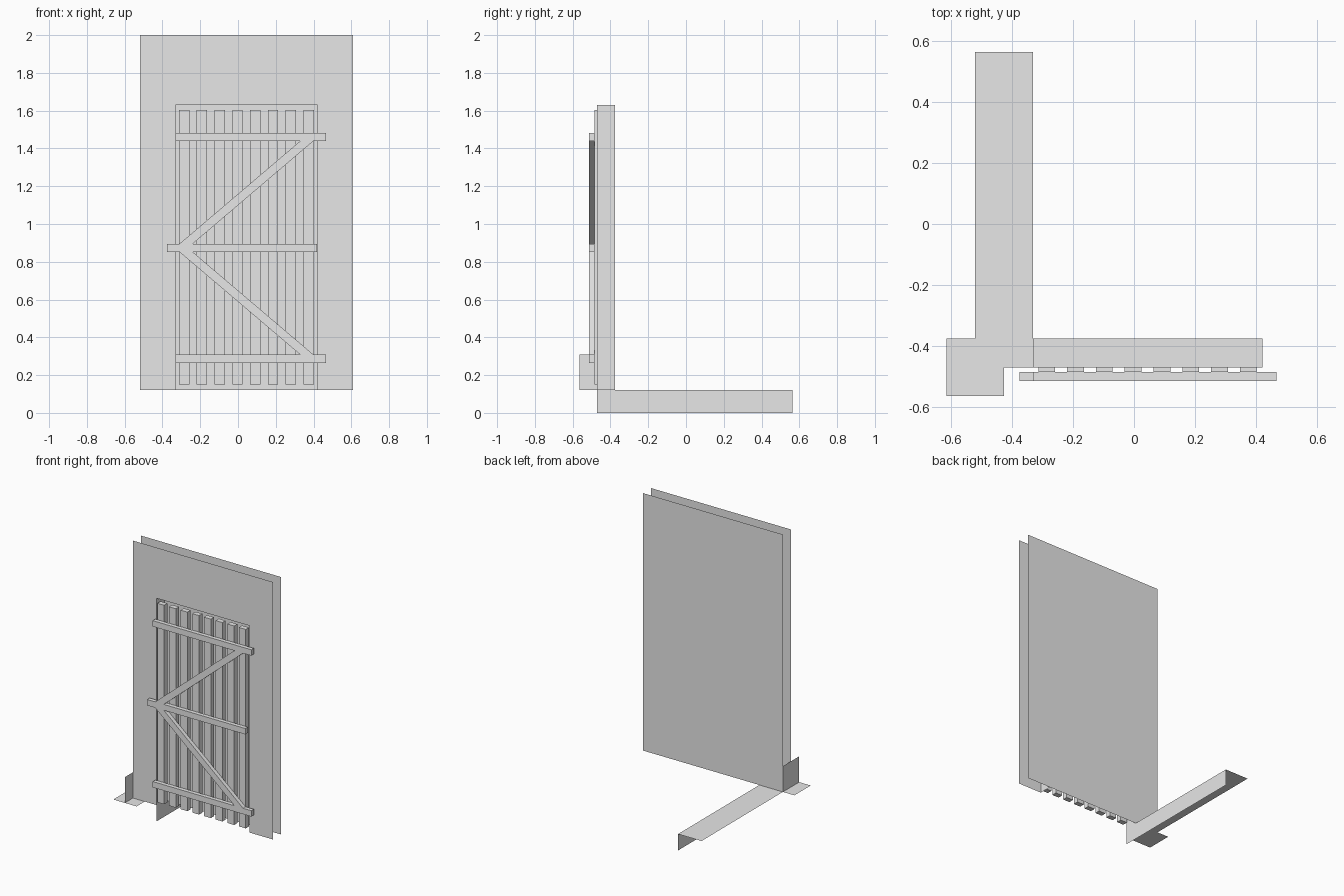
import bpy

if "Cube" in bpy.data.objects:
    bpy.data.objects.remove(bpy.data.objects["Cube"])

grey = bpy.data.materials.new("plain_grey")
grey.diffuse_color = (0.8, 0.8, 0.8, 1)
grey.use_nodes = True
grey.node_tree.nodes["Principled BSDF"].inputs["Base Color"].default_value = grey.diffuse_color


def make(name, verts, faces):
    mesh = bpy.data.meshes.new(name)
    mesh.from_pydata(verts, [], faces)
    mesh.materials.append(grey)
    obj = bpy.data.objects.new(name, mesh)
    bpy.context.collection.objects.link(obj)
    return obj


def sheet(name, points):
    """Single flat polygon."""
    return make(name, points, [tuple(range(len(points)))])


def prism(name, outline, y0, y1):
    """Counter-clockwise XZ outline (seen from the front) extruded from y0 (front) to y1."""
    n = len(outline)
    verts = [(x, y0, z) for x, z in outline] + [(x, y1, z) for x, z in outline]
    faces = [tuple(range(n)), tuple(reversed(range(n, 2 * n)))]
    faces += [(i, i + n, (i + 1) % n + n, (i + 1) % n) for i in range(n)]
    return make(name, verts, faces)


def board(name, x0, x1, z0, z1, y0, y1):
    return prism(name, [(x0, z0), (x1, z0), (x1, z1), (x0, z1)], y0, y1)


# Main levels
LEFT, RIGHT, BASE, TOP = -0.52, 0.61, 0.12, 2.0
FRONT, BACK = -0.47, -0.375
DL, DR, DT = -0.33, 0.42, 1.63            # doorway
BAR_Y, PLANK_Y, PLANK_BACK = -0.513, -0.484, -0.447

# Front wall skin with a doorway open at the bottom
front_outline = [(LEFT, BASE), (DL, BASE), (DL, DT), (DR, DT), (DR, BASE),
                 (RIGHT, BASE), (RIGHT, TOP), (LEFT, TOP)]
sheet("front_wall", [(x, FRONT, z) for x, z in front_outline])

# Back wall skin
sheet("back_wall", [(LEFT, BACK, BASE), (LEFT, BACK, TOP),
                    (RIGHT, BACK, TOP), (RIGHT, BACK, BASE)])

# Doorway lining: two jambs and a head
path = [(DL, BASE), (DL, DT), (DR, DT), (DR, BASE)]
make("doorway_lining",
     [(x, FRONT, z) for x, z in path] + [(x, BACK, z) for x, z in path],
     [(i, i + 1, i + 5, i + 4) for i in range(3)])

# Vertical door planks
for i in range(8):
    x = -0.313 + i * 0.0942
    board(f"door_plank_{i + 1}", x, x + 0.055, 0.15, 1.603, PLANK_Y, PLANK_BACK)

# Horizontal door bars
for name, x0, x1, z in (("top_bar", -0.33, 0.467, 1.44),
                        ("middle_bar", -0.375, 0.418, 0.852),
                        ("bottom_bar", -0.33, 0.467, 0.265)):
    board(name, x0, x1, z, z + 0.043, BAR_Y, PLANK_Y)

# Diagonal braces between the bars
prism("upper_brace", [(-0.31, 0.895), (-0.24, 0.895), (0.40, 1.44), (0.33, 1.44)],
      BAR_Y, PLANK_Y)
prism("lower_brace", [(0.33, 0.308), (0.40, 0.308), (-0.24, 0.852), (-0.31, 0.852)],
      BAR_Y, PLANK_Y)

# Long step: tread running backwards and its side drop
sheet("step_tread", [(LEFT, FRONT, BASE), (DL, FRONT, BASE),
                     (DL, 0.563, BASE), (LEFT, 0.563, BASE)])
sheet("step_side", [(DL, FRONT, 0), (DL, 0.563, 0),
                    (DL, 0.563, BASE), (DL, FRONT, BASE)])

# Corner piece: small floor patch and an upright fin
sheet("corner_floor", [(-0.613, -0.563, BASE), (-0.425, -0.563, BASE),
                       (-0.425, BACK, BASE), (-0.613, BACK, BASE)])
sheet("corner_fin", [(LEFT, BACK, BASE), (LEFT, -0.563, BASE),
                     (LEFT, -0.563, 0.308), (LEFT, BACK, 0.308)])
